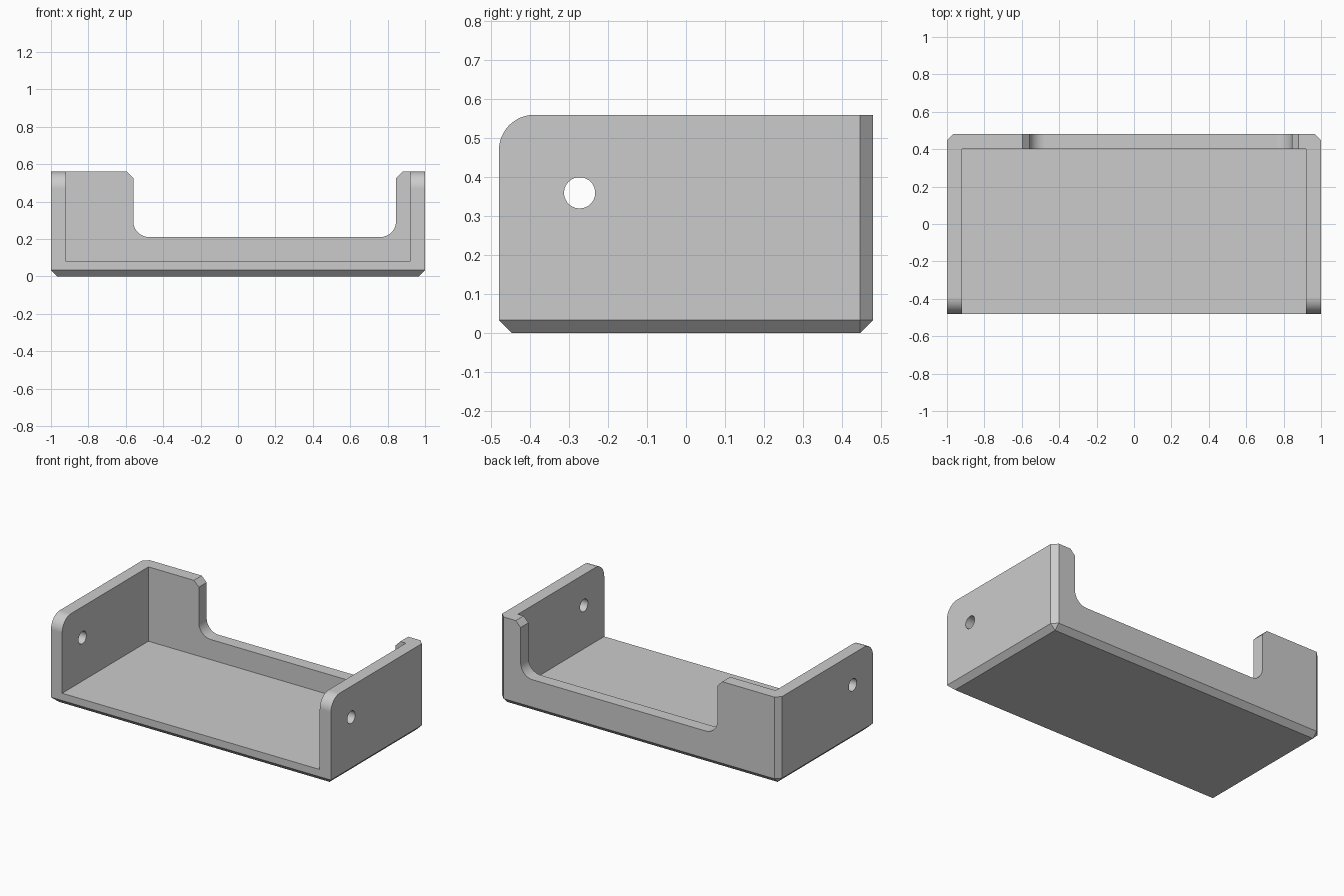
import bpy, bmesh, math
from mathutils import Vector

if "Cube" in bpy.data.objects:
    bpy.data.objects.remove(bpy.data.objects["Cube"])

L, W, H = 1.0, 0.48, 0.56      # half length, half width, height
WALL, CHAMFER = 0.08, 0.033

grey = bpy.data.materials.new("light grey")
grey.use_nodes = True
grey.diffuse_color = (0.6, 0.6, 0.6, 1)
grey.node_tree.nodes["Principled BSDF"].inputs["Base Color"].default_value = (0.6, 0.6, 0.6, 1)


def arc(cx, cy, r, start, end, steps=12):
    """Points on an arc, angles in degrees."""
    angles = [math.radians(start + (end - start) * i / steps) for i in range(steps + 1)]
    return [(cx + r * math.cos(a), cy + r * math.sin(a)) for a in angles]


def prism(name, profile, axis, lo, hi, chamfer_edges=None):
    """Extrude a (u, z) profile along x or y, chamfering chosen edges."""
    place = (lambda u, z, d: (d, u, z)) if axis == "x" else (lambda u, z, d: (u, d, z))
    bm = bmesh.new()
    face = bm.faces.new([bm.verts.new(place(u, z, lo)) for u, z in profile])
    ext = bmesh.ops.extrude_face_region(bm, geom=[face])
    shift = Vector(place(0, 0, hi - lo))
    for v in ext["geom"]:
        if isinstance(v, bmesh.types.BMVert):
            v.co += shift
    bmesh.ops.recalc_face_normals(bm, faces=bm.faces)
    if chamfer_edges:
        edges = [e for e in bm.edges if chamfer_edges(*[v.co for v in e.verts])]
        bmesh.ops.bevel(bm, geom=edges, offset=CHAMFER, segments=1,
                        profile=0.5, affect="EDGES")
    mesh = bpy.data.meshes.new(name)
    bm.to_mesh(mesh)
    bm.free()
    mesh.materials.append(grey)
    obj = bpy.data.objects.new(name, mesh)
    bpy.context.collection.objects.link(obj)
    return obj


# Outer block: rounded front top corner, chamfered base and rear corners
side = [(-W, 0), (W, 0), (W, H)] + arc(-W + 0.09, H - 0.09, 0.09, 90, 180)
tray = prism("bracket_tray", side, "x", -L, L, lambda a, b:
             max(a.z, b.z) < 0.001 or (min(a.y, b.y) > W - 0.001 and abs(a.x - b.x) < 0.001))

# Hollow, open to the front and top
inner = L - WALL
cavity = prism("cavity_cutter", [(-inner, WALL), (inner, WALL), (inner, 1), (-inner, 1)],
               "y", -1, W - WALL)

# Off-centre notch in the rear wall, rounded below and flared at the top
x0, x1, floor, r, flare = -0.56, 0.845, 0.21, 0.085, 0.035
notch = ([(x0 - flare, 1), (x0 - flare, H), (x0, H - flare)]
         + arc(x0 + r, floor + r, r, 180, 270) + arc(x1 - r, floor + r, r, 270, 360)
         + [(x1, H - flare), (x1 + flare, H), (x1 + flare, 1)])
notch = prism("notch_cutter", notch, "y", 0.2, 0.8)

# Screw hole through both side walls
hole = prism("hole_cutter", arc(-0.273, 0.36, 0.04, 0, 360, 40)[:-1], "x", -2, 2)

bpy.ops.object.select_all(action="DESELECT")
bpy.context.view_layer.objects.active = tray
tray.select_set(True)
for cutter in (cavity, notch, hole):
    cutter.hide_render = True
    mod = tray.modifiers.new(cutter.name, "BOOLEAN")
    mod.operation, mod.solver, mod.object = "DIFFERENCE", "EXACT", cutter
    bpy.ops.object.modifier_apply(modifier=mod.name)
    bpy.data.objects.remove(cutter)

bpy.ops.object.shade_smooth_by_angle(angle=math.radians(25))
weighted = tray.modifiers.new("flat_face_normals", "WEIGHTED_NORMAL")
weighted.keep_sharp = True
